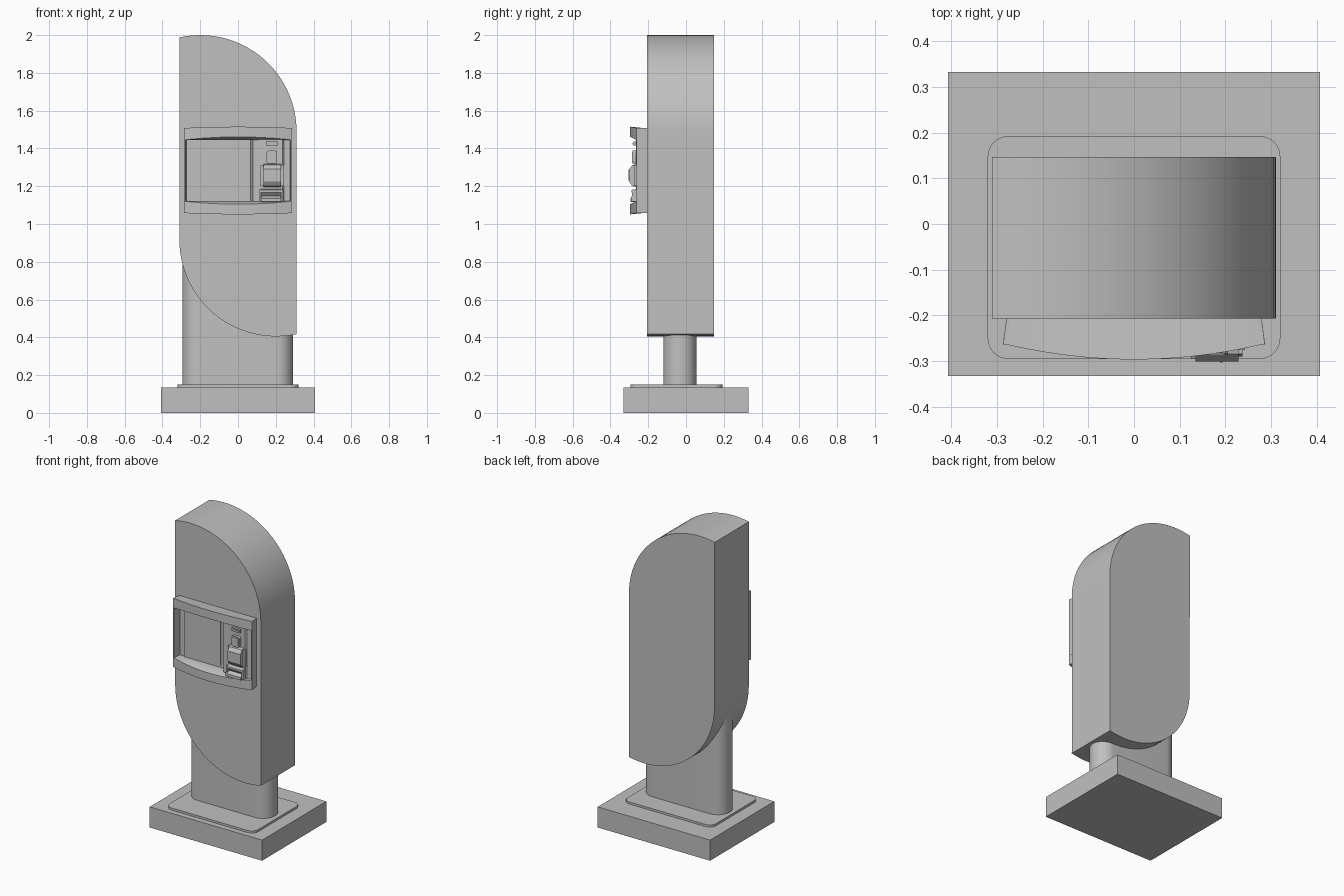
import bpy, bmesh, math

cube = bpy.data.objects.get("Cube")
if cube:
    bpy.data.objects.remove(cube, do_unlink=True)

grey = bpy.data.materials.new("plain_grey")
grey.use_nodes = True
GREY = (0.53, 0.53, 0.53, 1)
grey.diffuse_color = GREY
grey.node_tree.nodes["Principled BSDF"].inputs["Base Color"].default_value = GREY


def loft(name, rings, smooth=False):
    """Join equal rings of points into a closed solid."""
    bm = bmesh.new()
    rows = [[bm.verts.new(p) for p in ring] for ring in rings]
    n = len(rows[0])
    for a, b in zip(rows, rows[1:]):
        for i in range(n):
            j = (i + 1) % n
            bm.faces.new((a[i], a[j], b[j], b[i]))
    bm.faces.new(rows[0])
    bm.faces.new(rows[-1])
    bmesh.ops.recalc_face_normals(bm, faces=bm.faces)
    mesh = bpy.data.meshes.new(name)
    bm.to_mesh(mesh)
    bm.free()
    mesh.materials.append(grey)
    obj = bpy.data.objects.new(name, mesh)
    bpy.context.collection.objects.link(obj)
    if smooth:
        bpy.ops.object.select_all(action='DESELECT')
        obj.select_set(True)
        bpy.context.view_layer.objects.active = obj
        bpy.ops.object.shade_smooth_by_angle(angle=math.radians(30))
    return obj


def prism(name, outline, axis, lo, hi, smooth=False):
    """Extrude a flat outline along one axis."""
    place = {"x": lambda p, d: (d, p[0], p[1]),
             "y": lambda p, d: (p[0], d, p[1]),
             "z": lambda p, d: (p[0], p[1], d)}[axis]
    return loft(name, [[place(p, d) for p in outline] for d in (lo, hi)], smooth)


def arc(cx, cy, r, start, end, steps):
    angles = [math.radians(start + (end - start) * i / steps) for i in range(steps + 1)]
    return [(cx + r * math.cos(a), cy + r * math.sin(a)) for a in angles]


def rounded(x0, x1, y0, y1, r, steps=8):
    pts = []
    for cx, cy, start in ((x1 - r, y1 - r, 0), (x0 + r, y1 - r, 90),
                          (x0 + r, y0 + r, 180), (x1 - r, y0 + r, 270)):
        pts += arc(cx, cy, r, start, start + 90, steps)
    return pts


def box(name, x0, x1, y0, y1, z0, z1):
    return prism(name, [(x0, y0), (x1, y0), (x1, y1), (x0, y1)], "z", z0, z1)


# Base, floor plate and post
box("base", -0.407, 0.407, -0.332, 0.332, 0, 0.135)
prism("floor_plate", rounded(-0.32, 0.32, -0.295, 0.192, 0.045), "z", 0.135, 0.149, True)
prism("post", rounded(-0.295, 0.292, -0.12, 0.055, 0.087, 12), "z", 0.149, 0.9, True)

# Tall body: opposite corners swept by large arcs
R = 0.51
body = arc(-0.2, 1.49, R, 102.5, 0, 28) + arc(0.2, 0.915, R, 282.5, 180, 28)
prism("body", body, "y", -0.207, 0.147, True)

# Bowed rails above and below the terminal opening
BACK, EDGE, BOW = -0.206, -0.26, 0.036
MID = 1.283


def rail(name, side):
    rings = []
    for i in range(25):
        t = i / 12 - 1
        f = 1 - t * t
        front = EDGE - 0.002 - BOW * f * 0.95
        section = [(BACK, 0.223), (front, 0.225 + 0.007 * f), (front, 0.162 + 0.016 * f),
                   (EDGE, 0.162), (BACK, 0.162)]
        rings.append([(t * (0.279 + 0.007 * min(1, (BACK - y) / 0.054)), y, MID + side * z)
                      for y, z in section])
    loft(name, rings, True)


rail("top_rail", 1)
rail("bottom_rail", -1)

# Flared side walls
for label, s in (("left", 1), ("right", -1)):
    wall = [(s * 0.279, BACK), (s * 0.286, -0.263), (s * 0.278, -0.263), (s * 0.271, BACK)]
    prism(label + "_side_wall", wall, "z", MID - 0.224, MID + 0.224)

# Recessed screen
box("recess_back", -0.272, 0.08, -0.212, BACK, 1.12, 1.446)
box("screen_surround", -0.235, 0.06, -0.219, -0.21, 1.121, 1.445)
box("screen", -0.225, 0.03, -0.224, -0.215, 1.135, 1.438)

# Control column beside the screen
column = [(0.066, BACK), (0.08, -0.262), (0.235, -0.264), (0.243, -0.256),
          (0.276, -0.252), (0.276, BACK)]
prism("control_column", column, "z", 1.115, 1.452)

# Upper slot with lip
box("upper_slot", 0.148, 0.208, -0.278, -0.26, 1.415, 1.437)
box("upper_slot_lip", 0.155, 0.201, -0.282, -0.27, 1.422, 1.43)

# Reader window
prism("reader_block", rounded(0.152, 0.206, 1.32, 1.388, 0.01, 4), "y", -0.283, -0.26, True)
prism("reader_window", rounded(0.158, 0.2, 1.327, 1.381, 0.007, 4), "y", -0.286, -0.28, True)

# Card reader with ears on both sides
card = [(-0.26, 1.318), (-0.284, 1.312), (-0.301, 1.29), (-0.301, 1.225),
        (-0.284, 1.2), (-0.26, 1.195)]
prism("card_reader", card, "x", 0.135, 0.228)
ear = [(-0.26, 1.312), (-0.276, 1.312), (-0.276, 1.2), (-0.26, 1.2)]
for label, x in (("left", 0.228), ("right", 0.12)):
    prism("card_reader_ear_" + label, ear, "x", x, x + 0.015)
box("card_slot", 0.188, 0.193, -0.304, -0.3, 1.23, 1.288)

# Receipt printer: hood, cheeks and tray
hood = [(-0.26, 1.186), (-0.288, 1.18), (-0.288, 1.168), (-0.27, 1.148), (-0.26, 1.148)]
tray = [(-0.26, 1.15), (-0.272, 1.148), (-0.295, 1.136), (-0.295, 1.118), (-0.26, 1.116)]
cheek = [(-0.26, 1.184), (-0.284, 1.182), (-0.29, 1.12), (-0.26, 1.118)]
prism("printer_hood", hood, "x", 0.12, 0.23)
prism("printer_tray", tray, "x", 0.125, 0.225)
for label, x in (("left", 0.227), ("right", 0.113)):
    prism("printer_cheek_" + label, cheek, "x", x, x + 0.01)
